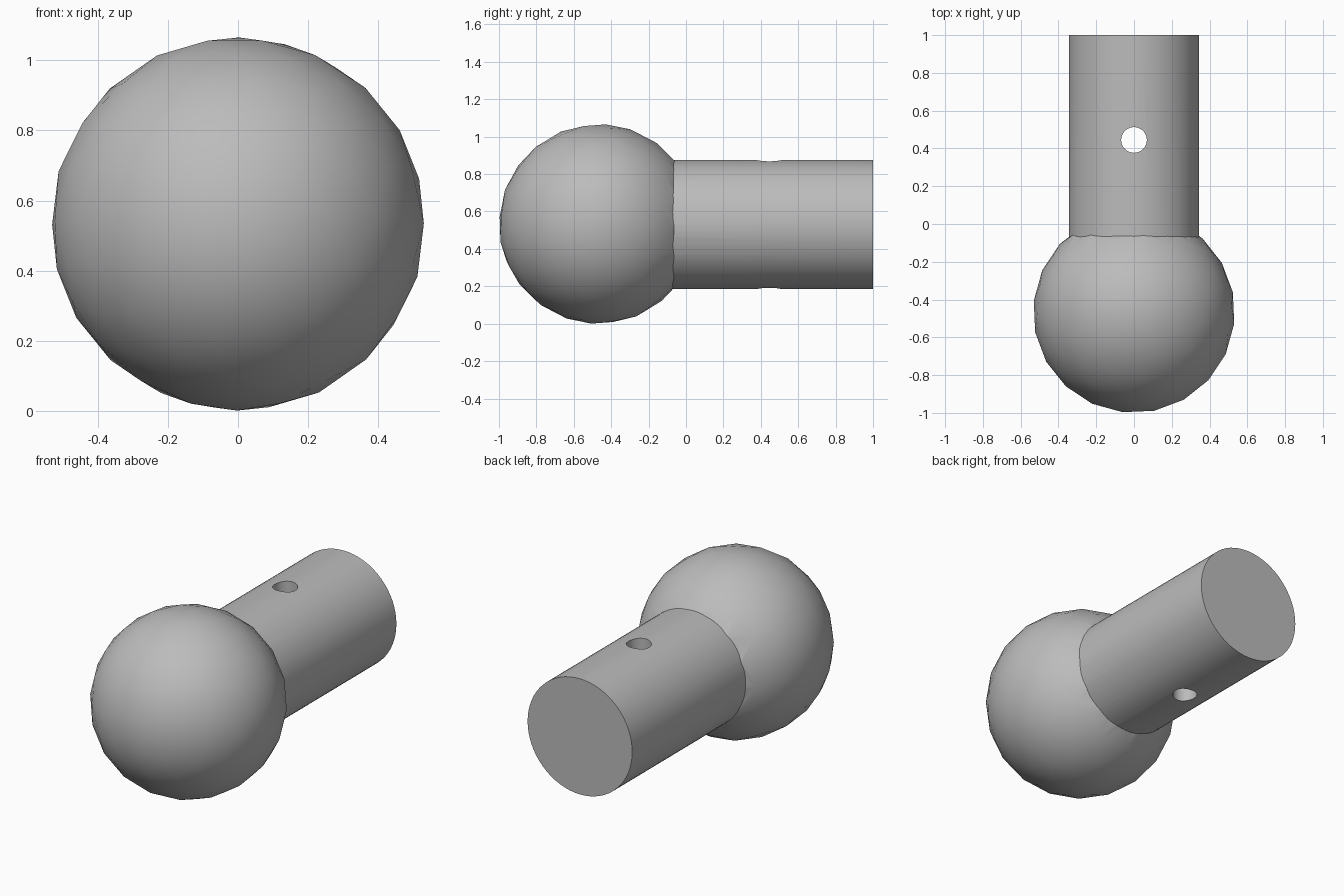
import bpy
import math

old = bpy.data.objects.get("Cube")
if old:
    bpy.data.objects.remove(old, do_unlink=True)

AXIS_Z = 0.53
BALL_Y = -0.467

grey = bpy.data.materials.new("plain_grey")
grey.use_nodes = True
grey.diffuse_color = (0.5, 0.5, 0.5, 1)
grey.node_tree.nodes["Principled BSDF"].inputs["Base Color"].default_value = (0.5, 0.5, 0.5, 1)


def finish(name):
    obj = bpy.context.object
    obj.name = name
    obj.data.materials.append(grey)
    return obj


def boolean(obj, other, operation):
    mod = obj.modifiers.new(operation.lower(), 'BOOLEAN')
    mod.operation = operation
    mod.solver = 'EXACT'
    mod.object = other
    bpy.context.view_layer.objects.active = obj
    bpy.ops.object.modifier_apply(modifier=mod.name)
    bpy.data.objects.remove(other, do_unlink=True)


# Round shank, starting inside the ball
bpy.ops.mesh.primitive_cylinder_add(vertices=64, radius=0.345, depth=1.4,
                                    location=(0, 0.3, AXIS_Z),
                                    rotation=(math.pi / 2, 0, 0))
shank = finish("shank")

# Faceted ball, slightly tilted
bpy.ops.mesh.primitive_ico_sphere_add(subdivisions=3, radius=0.534,
                                      location=(0, BALL_Y, AXIS_Z + 0.003),
                                      rotation=(-0.07, 0.02, 0.2))
ball = finish("ball")
boolean(shank, ball, 'UNION')

# Cross pin hole through the shank
bpy.ops.mesh.primitive_cylinder_add(vertices=32, radius=0.068, depth=1.2,
                                    location=(0, 0.445, AXIS_Z))
boolean(shank, finish("pin_hole_cutter"), 'DIFFERENCE')

# Smooth surfaces with crisp seams
shank.name = "ball_and_shank"
bpy.ops.object.select_all(action='DESELECT')
shank.select_set(True)
bpy.context.view_layer.objects.active = shank
bpy.ops.object.shade_smooth_by_angle(angle=math.radians(30))
